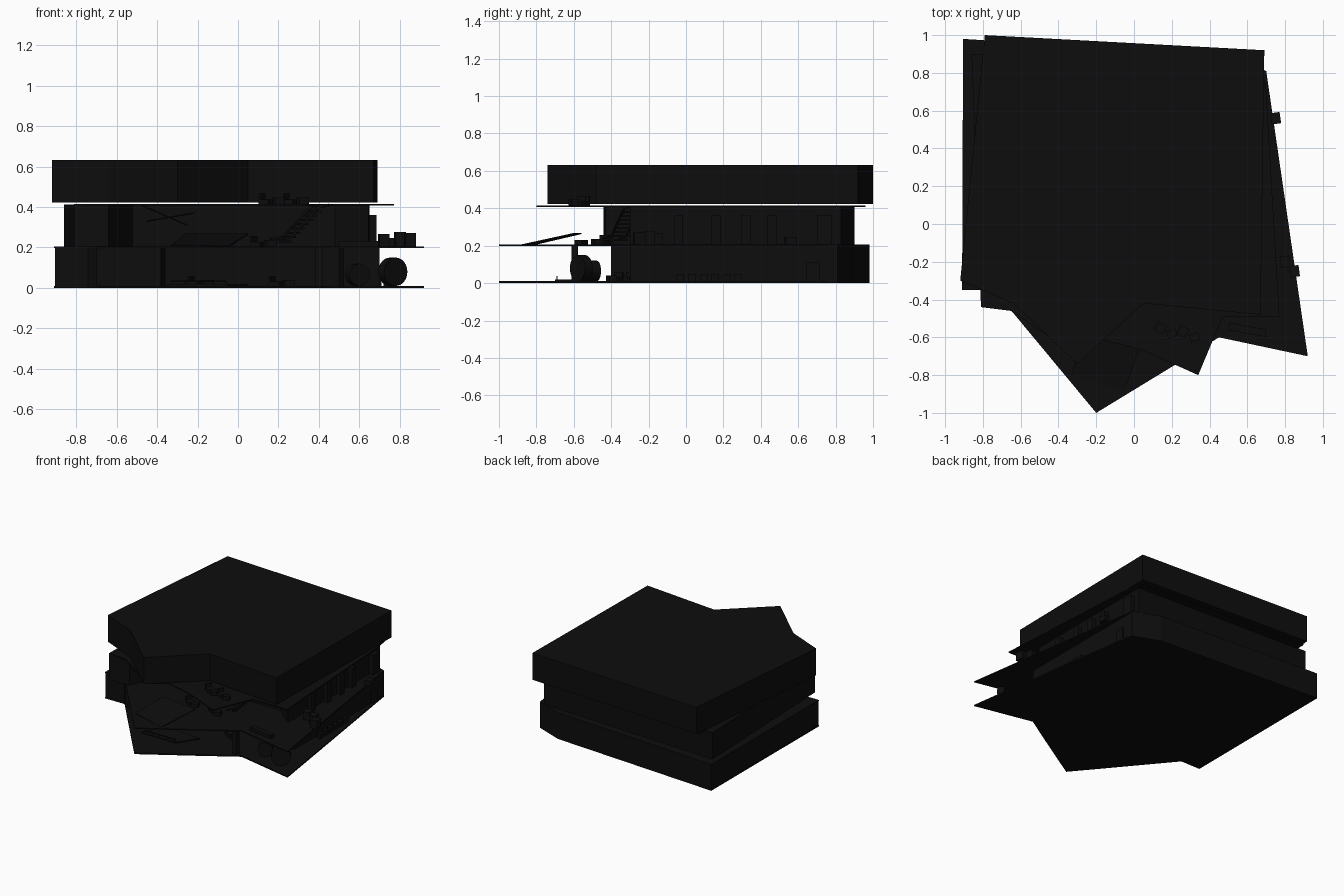
import bpy, bmesh, math
from mathutils import Vector

if "Cube" in bpy.data.objects:
    bpy.data.objects.remove(bpy.data.objects["Cube"])

dark = bpy.data.materials.new("charcoal")
dark.diffuse_color = (0.004, 0.004, 0.004, 1)
dark.use_nodes = True
dark.node_tree.nodes["Principled BSDF"].inputs["Base Color"].default_value = dark.diffuse_color


def finish(name, bm):
    bmesh.ops.recalc_face_normals(bm, faces=bm.faces)
    me = bpy.data.meshes.new(name)
    bm.to_mesh(me)
    bm.free()
    me.materials.append(dark)
    ob = bpy.data.objects.new(name, me)
    bpy.context.collection.objects.link(ob)
    return ob


def prism(name, pts, z0, z1):
    bm = bmesh.new()
    f = bm.faces.new([bm.verts.new((x, y, z0)) for x, y in pts])
    r = bmesh.ops.extrude_face_region(bm, geom=[f])
    for v in r["geom"]:
        if isinstance(v, bmesh.types.BMVert):
            v.co.z = z1
    return finish(name, bm)


def box(name, x, y, z, sx, sy, sz, rot=0, tilt=0):
    """Box standing on height z."""
    bm = bmesh.new()
    bmesh.ops.create_cube(bm, size=1)
    for v in bm.verts:
        v.co = Vector((v.co.x * sx, v.co.y * sy, v.co.z * sz))
    ob = finish(name, bm)
    ob.location = (x, y, z + sz / 2)
    ob.rotation_euler = (tilt, 0, math.radians(rot))
    return ob


def tube(name, pts, r):
    cu = bpy.data.curves.new(name, 'CURVE')
    cu.dimensions = '3D'
    cu.bevel_depth = r
    cu.bevel_resolution = 1
    cu.use_fill_caps = True
    cu.materials.append(dark)
    s = cu.splines.new('POLY')
    s.points.add(len(pts) - 1)
    for p, c in zip(s.points, pts):
        p.co = (*c, 1)
    ob = bpy.data.objects.new(name, cu)
    bpy.context.collection.objects.link(ob)
    return ob


# Ground and first floor slabs share one outline
deck = [(-.905, .98), (.49, .89), (.70, .81), (.92, -.70), (.45, -.60), (.21, -.75),
        (-.20, -1.0), (-.74, -.35), (-.91, -.35)]
prism("ground_slab", deck, 0, .01)
prism("first_floor_slab", deck, .198, .206)

# Ground storey, with a recessed front
prism("ground_storey", [(-.905, .98), (.49, .89), (.70, .81), (.70, -.30), (.52, -.30), (.50, -.16),
      (-.36, -.16), (-.38, -.40), (-.70, -.40), (-.74, -.35), (-.905, -.35)], .005, .2)

# Middle storey, with a recessed front
prism("middle_storey", [(-.86, .90), (.65, .83), (.645, -.30), (.48, -.16), (-.52, -.16),
      (-.64, -.43), (-.81, -.44)], .204, .412)

# Second floor slab with a pointed terrace
prism("second_floor_slab", [(-.79, .96), (.67, .88), (.70, .70), (.77, -.49), (.47, -.49),
      (.34, -.80), (.05, -.67), (-.18, -.61), (-.30, -.70), (-.65, -.46), (-.81, -.44)], .408, .416)

# Top storey with angled bay
prism("top_storey", [(-.79, 1.0), (.69, .92), (.67, -.48), (.05, -.42), (-.30, -.74),
      (-.64, -.42), (-.92, -.30)], .422, .632)

# Door panels along the right wall of the middle storey
for i, y in enumerate((-.04, .16, .32, .46)):
    box(f"balcony_panel_{i}", .667, y, .206, .035, .05, .155)
box("balcony_end_panel", .667, .74, .206, .035, .08, .155)

# Ground floor side door and low garden seats
box("side_door", .703, .68, .01, .012, .07, .10)
for i in range(6):
    box(f"garden_seat_{i}", .735, -.03 + i * .062, .01, .03, .04, .04)

# Planters on the first floor balcony
for i, (x, y, h) in enumerate(((.72, -.16, .06), (.80, -.20, .07), (.85, -.25, .065), (.75, .56, .04))):
    box(f"balcony_planter_{i}", x, y, .206, .05, .06, h, 8)
box("balcony_bench", .60, -.56, .206, .20, .04, .025, -10)

# Upright round hoops under the balcony
for i, (x, y, r, rot) in enumerate(((.59, -.50, .055, 25), (.765, -.56, .07, 35))):
    bm = bmesh.new()
    bmesh.ops.create_cone(bm, cap_ends=True, segments=28, radius1=r, radius2=r, depth=.05)
    hoop = finish(f"round_seat_{i}", bm)
    hoop.location = (x, y, r + .01)
    hoop.rotation_euler = (math.pi / 2, 0, math.radians(rot))

# Slab support column
box("deck_column", .40, -.595, .01, .035, .035, .19)

# Low platform and railing on the ground terrace
prism("ground_platform", [(-.35, -.70), (-.05, -.70), (.05, -.55), (-.25, -.52)], .01, .02)
tube("ground_rail", [(-.33, -.69, .035), (-.06, -.69, .035)], .003)
for i in range(5):
    tube(f"ground_rail_post_{i}", [(-.33 + i * .0675, -.69, .018), (-.33 + i * .0675, -.69, .035)], .002)

# Sloping canopy on the first terrace
bm = bmesh.new()
quad = [(-.33, -.80, .212), (-.05, -.88, .207), (.05, -.60, .268), (-.26, -.56, .268)]
bm.faces.new([bm.verts.new(p) for p in quad])
canopy = finish("sloping_canopy", bm)
canopy.modifiers.new("thickness", 'SOLIDIFY').thickness = .006

# Staircase between terraces
for i in range(9):
    t = i / 8
    box(f"stair_step_{i}", .23 + .17 * t, -.36 + .08 * t, .225 + .17 * t, .035, .09, .01, 25)
for dx, dy in ((.02, -.04), (-.02, .04)):
    tube("stair_rail", [(.18 + dx, -.40 + dy, .24), (.24 + dx, -.36 + dy, .25),
                        (.38 + dx, -.29 + dy, .40), (.43 + dx, -.27 + dy, .41)], .007)

# Diagonal braces in the middle recess
for a, b in (((-.48, .41), (-.25, .31)), ((-.45, .33), (-.22, .37))):
    tube("recess_brace", [(a[0], -.26, a[1]), (b[0], -.24, b[1])], .004)


def chair(name, x, y, z, rot):
    c, s = math.cos(math.radians(rot)), math.sin(math.radians(rot))
    box(name + "_seat", x, y, z, .05, .05, .022, rot)
    box(name + "_back", x - .025 * s, y + .025 * c, z, .05, .01, .05, rot)


# Terrace tables and chairs
for i, (x, y, z) in enumerate(((.20, -.58, .416), (.32, -.60, .416), (.16, -.48, .206),
                               (-.05, -.46, .206), (-.15, -.34, .01), (.25, -.40, .01))):
    box(f"table_{i}", x, y, z, .05, .04, .03, 20)
    chair(f"chair_{i}", x - .06, y + .03, z, 60)
